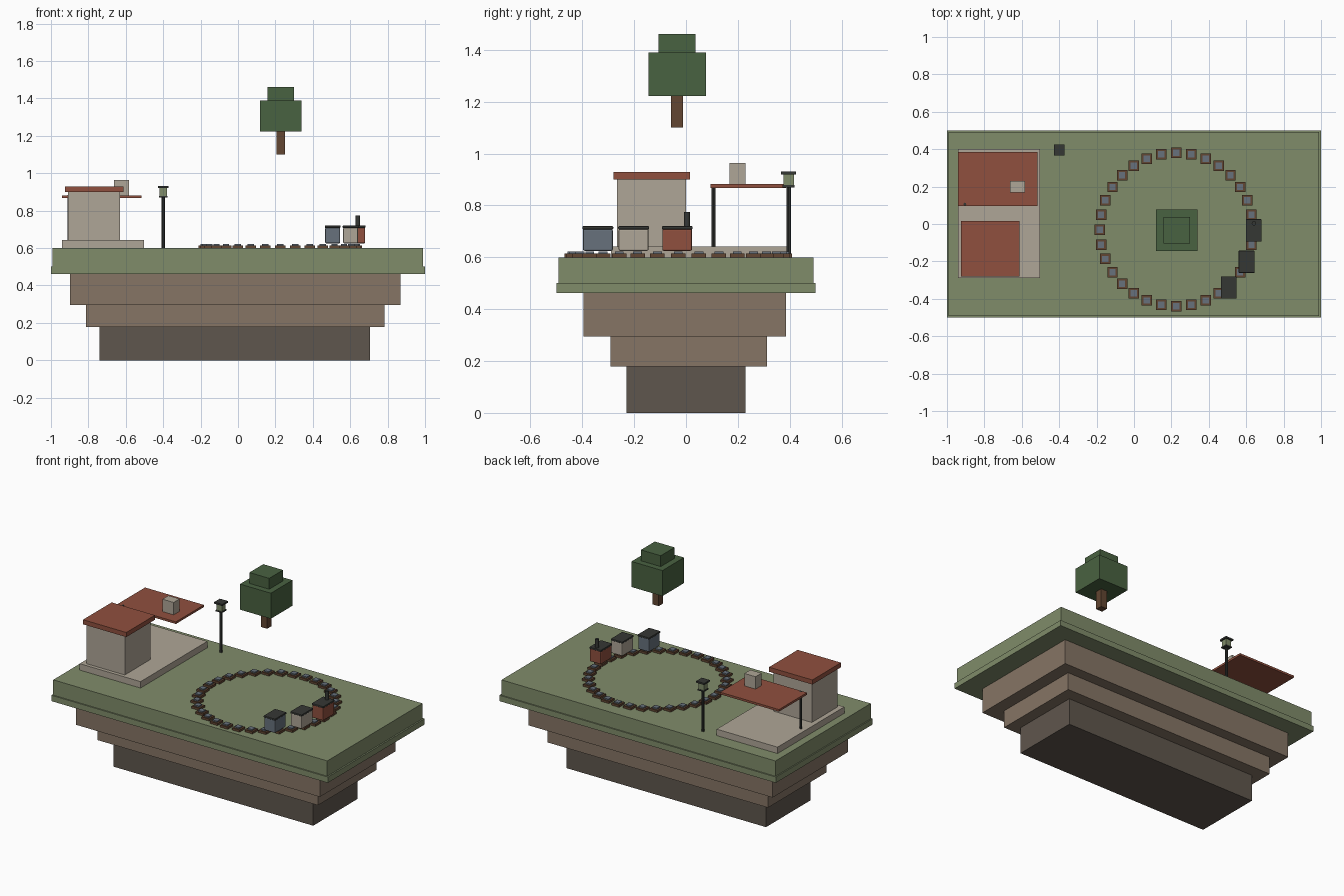
import bpy, math

if "Cube" in bpy.data.objects:
    bpy.data.objects.remove(bpy.data.objects["Cube"])


def lin(c):
    c /= 255
    return c / 12.92 if c <= 0.04045 else ((c + 0.055) / 1.055) ** 2.4


def material(name, r, g, b):
    m = bpy.data.materials.new(name)
    m.diffuse_color = (lin(r), lin(g), lin(b), 1)
    m.use_nodes = True
    m.node_tree.nodes["Principled BSDF"].inputs["Base Color"].default_value = m.diffuse_color
    return m


GRASS = material("grass green", 128, 140, 106)
SOIL = material("soil brown", 134, 117, 101)
ROCK = material("dark rock", 95, 86, 77)
STONE = material("pale stone", 175, 166, 151)
RED = material("brick red", 144, 80, 62)
WOOD = material("wood brown", 98, 70, 50)
LEAF = material("leaf green", 73, 98, 65)
IRON = material("dark iron", 53, 55, 52)
SLATE = material("slate grey", 103, 113, 124)


def box(name, x, y, z, mat, bevel=0):
    """Box from (min, max) ranges on each axis."""
    mid = [(r[0] + r[1]) / 2 for r in (x, y, z)]
    bpy.ops.mesh.primitive_cube_add(size=1, location=mid)
    ob = bpy.context.object
    ob.name = name
    ob.scale = [r[1] - r[0] for r in (x, y, z)]
    bpy.ops.object.transform_apply(location=False, rotation=False, scale=True)
    ob.data.materials.append(mat)
    if bevel:
        mod = ob.modifiers.new("soft edges", 'BEVEL')
        mod.width, mod.segments = bevel, 2
    return ob


def block(name, cx, cy, w, d, z0, z1, mat, bevel=0):
    """Box from a centre, a width and a depth."""
    return box(name, (cx - w / 2, cx + w / 2), (cy - d / 2, cy + d / 2), (z0, z1), mat, bevel)


def cylinder(name, cx, cy, r, z0, z1, mat, sides=12):
    bpy.ops.mesh.primitive_cylinder_add(vertices=sides, radius=r, depth=z1 - z0,
                                        location=(cx, cy, (z0 + z1) / 2))
    ob = bpy.context.object
    ob.name = name
    ob.data.materials.append(mat)
    bpy.ops.object.shade_smooth_by_angle()
    return ob


# Floating island: stepped slabs
box("rock_base", (-0.74, 0.705), (-0.23, 0.23), (0, 0.178), ROCK)
box("soil_lower", (-0.812, 0.783), (-0.292, 0.312), (0.178, 0.295), SOIL)
box("soil_upper", (-0.897, 0.869), (-0.395, 0.386), (0.295, 0.462), SOIL)
box("grass_rim", (-1, 1), (-0.5, 0.5), (0.462, 0.5), GRASS)
box("grass_top", (-0.992, 0.99), (-0.492, 0.492), (0.5, 0.6), GRASS)

# Station: platform, house, canopy on one post
box("platform", (-0.942, -0.502), (-0.29, 0.4), (0.6, 0.642), STONE)
box("house_walls", (-0.91, -0.632), (-0.267, 0), (0.642, 0.9), STONE)
box("house_roof", (-0.925, -0.612), (-0.28, 0.016), (0.9, 0.93), RED)
box("canopy", (-0.942, -0.516), (0.095, 0.385), (0.868, 0.882), RED)
box("chimney", (-0.664, -0.583), (0.168, 0.23), (0.882, 0.963), STONE)
cylinder("canopy_post", -0.904, 0.106, 0.008, 0.642, 0.883, IRON, 8)

# Lamp
LX, LY = -0.4, 0.396
cylinder("lamp_pole", LX, LY, 0.009, 0.6, 0.872, IRON, 8)
block("lamp_base", LX, LY, 0.046, 0.046, 0.87, 0.878, IRON)
block("lamp_glass", LX, LY, 0.04, 0.04, 0.878, 0.92, GRASS)
block("lamp_cap", LX, LY, 0.058, 0.058, 0.92, 0.931, IRON)

# Floating tree
TX, TY = 0.228, -0.034
block("tree_trunk", TX, TY, 0.046, 0.046, 1.1, 1.223, WOOD)
block("tree_crown", TX, TY, 0.223, 0.223, 1.223, 1.39, LEAF)
block("tree_top", TX, TY, 0.143, 0.143, 1.39, 1.461, LEAF)

# Circular track: square sleepers, each with a rail block
CX, CY, R, COUNT = 0.226, -0.03, 0.41, 32
for i in range(COUNT):
    a = math.tau * i / COUNT
    x, y = CX + R * math.cos(a), CY + R * math.sin(a)
    block("sleeper", x, y, 0.056, 0.056, 0.6, 0.614, WOOD)
    block("rail", x, y, 0.034, 0.034, 0.614, 0.622, SLATE)

# Train: three cars with dark roofs
for name, x, y, mat in (("engine", 0.64, -0.034, RED),
                        ("pale_wagon", 0.602, -0.202, STONE),
                        ("slate_wagon", 0.506, -0.34, SLATE)):
    block(name + "_body", x, y, 0.08, 0.115, 0.625, 0.71, mat, 0.006)
    block(name + "_roof", x, y, 0.084, 0.119, 0.708, 0.72, IRON, 0.003)
cylinder("engine_funnel", 0.641, 0.004, 0.012, 0.72, 0.775, IRON)
